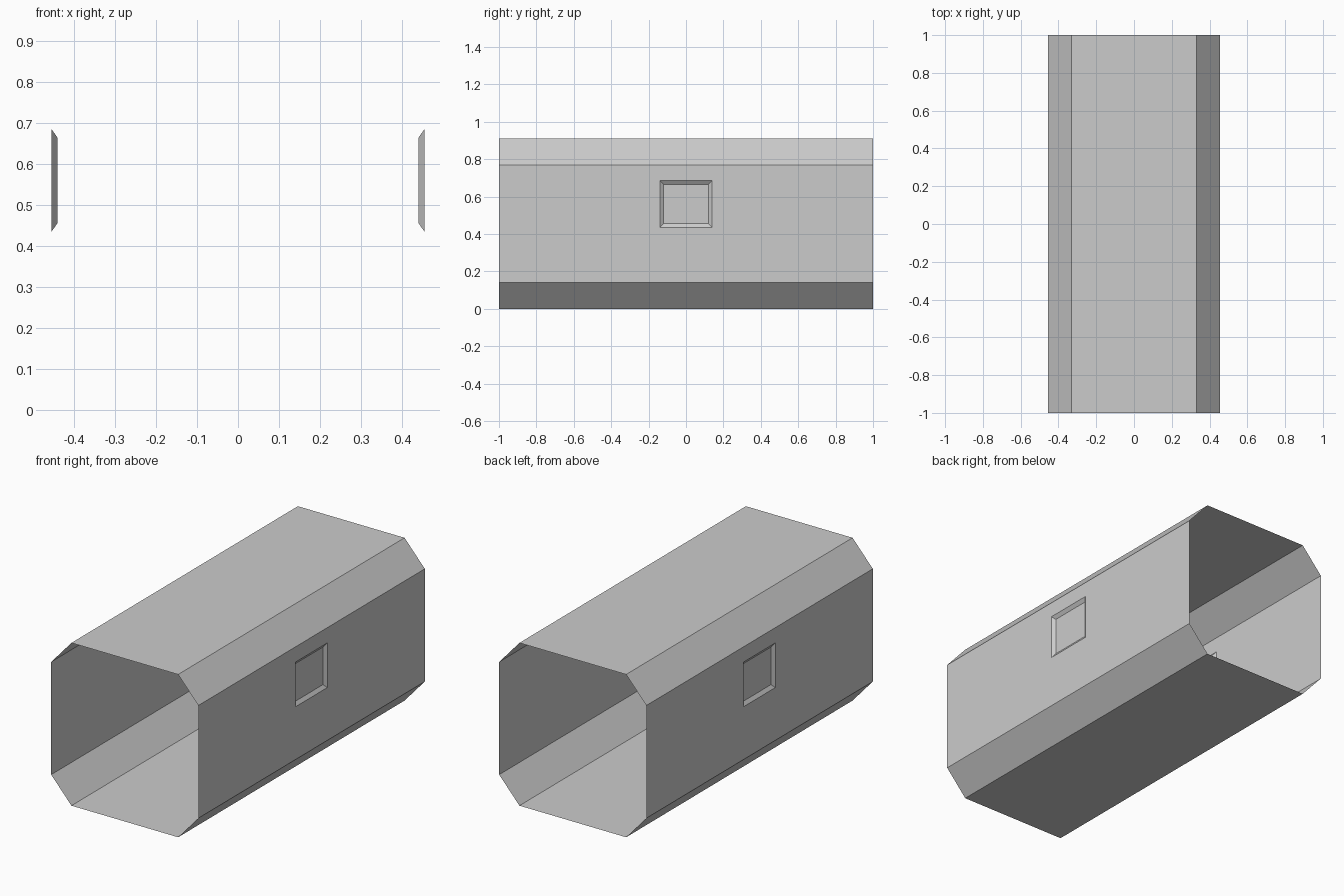
import bpy, bmesh

if "Cube" in bpy.data.objects:
    bpy.data.objects.remove(bpy.data.objects["Cube"])

W, B, H = 0.455, 0.33, 0.91      # half width, half flat width, height
Z0, Z1 = 0.14, 0.77              # side wall bottom and top
L = 1.0                          # half length


def rect(bm, x, y, z0, z1):
    return [bm.verts.new(p) for p in ((x, -y, z0), (x, y, z0), (x, y, z1), (x, -y, z1))]


def finish(name, bm):
    bmesh.ops.remove_doubles(bm, verts=bm.verts, dist=1e-5)
    bmesh.ops.recalc_face_normals(bm, faces=bm.faces)
    me = bpy.data.meshes.new(name)
    bm.to_mesh(me)
    bm.free()
    ob = bpy.data.objects.new(name, me)
    bpy.context.collection.objects.link(ob)


# Open-ended octagonal corridor shell, with a shallow bevelled recess in each side
bm = bmesh.new()
profiles = [
    [(-W, Z1), (-B, H), (B, H), (W, Z1)],     # ceiling and upper slopes
    [(W, Z0), (B, 0), (-B, 0), (-W, Z0)],     # floor and lower slopes
]
for prof in profiles:
    pairs = [[bm.verts.new((x, y, z)) for y in (-L, L)] for x, z in prof]
    for (a, b), (c, d) in zip(pairs, pairs[1:]):
        bm.faces.new((a, b, d, c))

# Side walls: wall edge, recess opening, recess back panel
for s in (-1, 1):
    rings = [rect(bm, s * W, L, Z0, Z1),
             rect(bm, s * W, 0.14, 0.435, 0.685),
             rect(bm, s * 0.441, 0.12, 0.455, 0.665)]
    for outer, inner in zip(rings, rings[1:]):
        for i in range(4):
            j = (i + 1) % 4
            bm.faces.new((outer[i], outer[j], inner[j], inner[i]))
    bm.faces.new(rings[-1])

finish("corridor_shell", bm)
